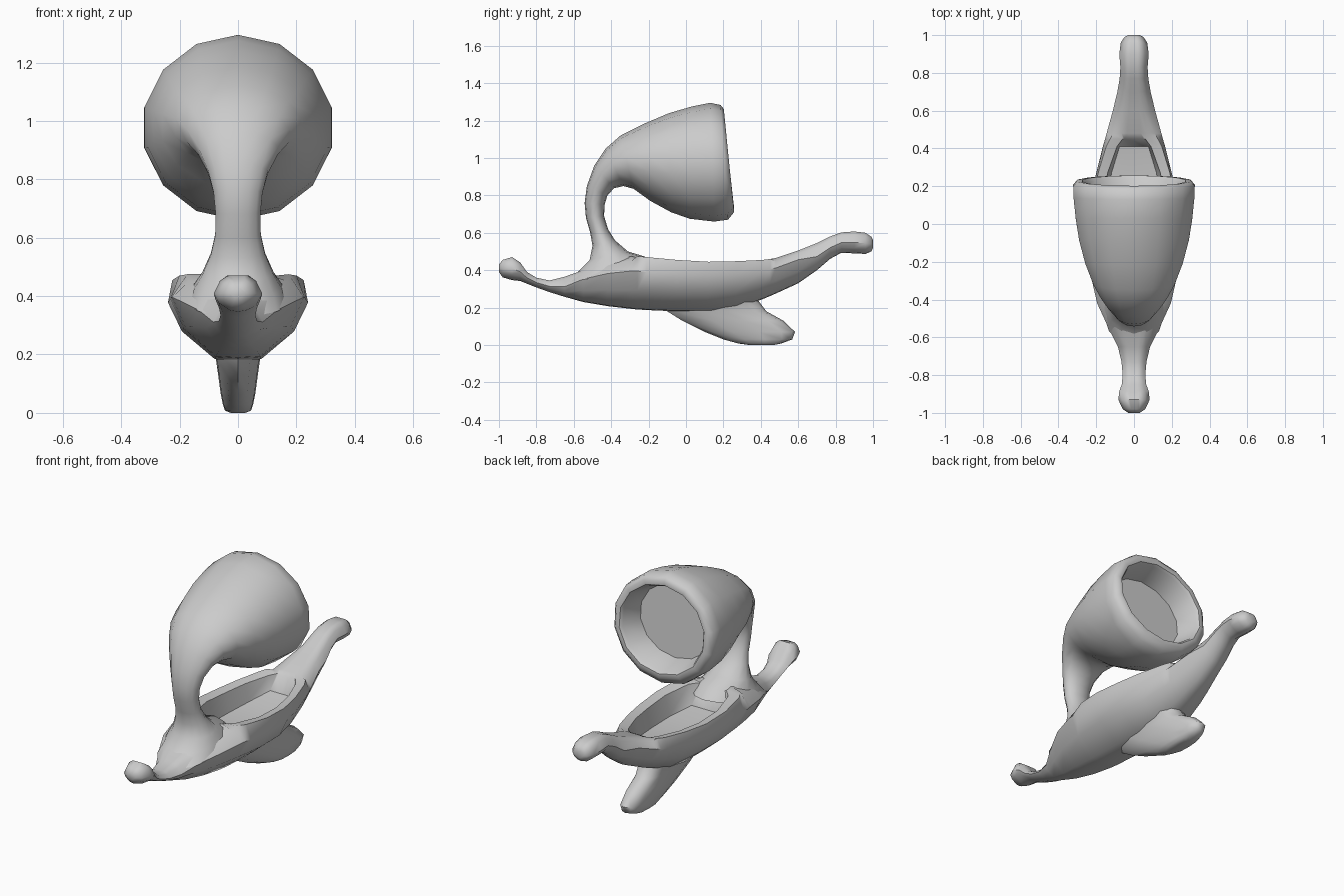
import bpy, bmesh, math
from mathutils import Vector


def loft(name, rings, angle=50):
    """Skin a list of closed rings, cap both ends, shade smooth."""
    bm = bmesh.new()
    rows = [[bm.verts.new(p) for p in r] for r in rings]
    n = len(rows[0])
    for a, b in zip(rows, rows[1:]):
        for i in range(n):
            j = (i + 1) % n
            bm.faces.new((a[i], a[j], b[j], b[i]))
    bm.faces.new(rows[0])
    bm.faces.new(rows[-1])
    bmesh.ops.recalc_face_normals(bm, faces=bm.faces)
    me = bpy.data.meshes.new(name)
    bm.to_mesh(me)
    bm.free()
    ob = bpy.data.objects.new(name, me)
    bpy.context.collection.objects.link(ob)
    bpy.context.view_layer.objects.active = ob
    ob.select_set(True)
    bpy.ops.object.shade_smooth_by_angle(angle=math.radians(angle))
    ob.select_set(False)
    return ob


def oval(a, b, hw, n=14):
    """Ring through side-view points a and b (y, z), half width hw."""
    a, b = Vector((0, *a)), Vector((0, *b))
    c, v = (a + b) / 2, (a - b) / 2
    return [c + v * math.cos(t) + Vector((hw * math.sin(t), 0, 0))
            for t in (2 * math.pi * i / n for i in range(n))]


def hull_ring(y, top, bot, w, well_w=0, floor=None):
    """Boat cross-section, with an optional sunken well in its top."""
    m = bot + (top - bot) * 0.72 if w > 0.1 else (top + bot) / 2
    low = bot + (m - bot) * 0.5
    if floor is None:
        rim, well = (w * 0.45, top), (w * 0.25, top)
        edge = (w * 0.75, top - (top - m) * 0.3)
    else:
        rim, well = (well_w, top - 0.01), (well_w * 0.85, floor)
        edge = ((w + well_w) / 2 + 0.02, top)
    half = [(w * 0.33, bot + 0.004), (w * 0.8, low), (w, m), edge, rim, well]
    pts = [(0, bot)] + half + [(0, top if floor is None else floor)]
    pts += [(-x, z) for x, z in reversed(half)]
    return [Vector((x, y, z)) for x, z in pts]


# Hull with knobbed bow and stern and a cockpit well
hull = [
    (-1.0, .43, .39, .03), (-.98, .455, .362, .06), (-.93, .47, .347, .083),
    (-.885, .44, .342, .078), (-.85, .39, .328, .065), (-.80, .36, .308, .06),
    (-.73, .345, .283, .066), (-.65, .365, .258, .085), (-.55, .40, .23, .135),
    (-.42, .45, .208, .195), (-.29, .475, .193, .225),
    (-.26, .475, .19, .228, .08, .465), (-.21, .47, .187, .232, .13, .34),
    (-.05, .455, .18, .24, .17, .325), (.12, .445, .18, .232, .165, .325),
    (.27, .448, .195, .2, .14, .335), (.41, .455, .245, .165, .09, .36),
    (.45, .46, .262, .153, .06, .45), (.48, .465, .275, .145),
    (.60, .505, .33, .112), (.70, .545, .40, .088), (.77, .58, .46, .076),
    (.83, .602, .493, .072), (.90, .607, .49, .078), (.96, .60, .487, .07),
    (.99, .58, .50, .05), (1.0, .56, .52, .03),
]
loft("hull", [hull_ring(*s) for s in hull])

# Curved neck swelling into an open hood: front/outer point, back/inner point, half width
hood = [
    ((-.66, .33), (-.16, .42), .17), ((-.58, .39), (-.22, .473), .155),
    ((-.515, .455), (-.31, .50), .125), ((-.50, .53), (-.38, .56), .095),
    ((-.512, .60), (-.417, .62), .08), ((-.535, .68), (-.438, .69), .079),
    ((-.542, .76), (-.435, .75), .086), ((-.53, .85), (-.42, .80), .105),
    ((-.49, .96), (-.385, .838), .14), ((-.43, 1.05), (-.335, .85), .18),
    ((-.35, 1.12), (-.28, .835), .22), ((-.22, 1.185), (-.19, .77), .265),
    ((-.09, 1.24), (-.08, .71), .298), ((.03, 1.275), (.02, .675), .316),
    ((.13, 1.295), (.15, .66), .328), ((.185, 1.283), (.225, .67), .33),
    ((.202, 1.262), (.257, .71), .305), ((.20, 1.235), (.257, .735), .28),
    ((.185, 1.225), (.24, .745), .268), ((.06, 1.19), (.10, .77), .245),
]
loft("hood", [oval(*s) for s in hood])

# Keel fin swept toward the stern: height, front y, back y, half width
fin = [
    (.30, -.18, .36, .13), (.24, -.13, .385, .09), (.18, -.10, .43, .075),
    (.13, -.02, .52, .068), (.07, .10, .583, .06), (.03, .20, .568, .052),
    (.008, .28, .51, .045), (0, .34, .47, .025),
]


def fin_ring(z, y0, y1, hw):
    side = [(.08, .55), (.3, .95), (.6, 1), (.85, .9), (.97, .55)]
    pts = [(0, 0)] + side + [(1, 0)] + [(t, -k) for t, k in reversed(side)]
    return [Vector((hw * k, y0 + (y1 - y0) * t, z)) for t, k in pts]


loft("keel_fin", [fin_ring(*s) for s in fin])
